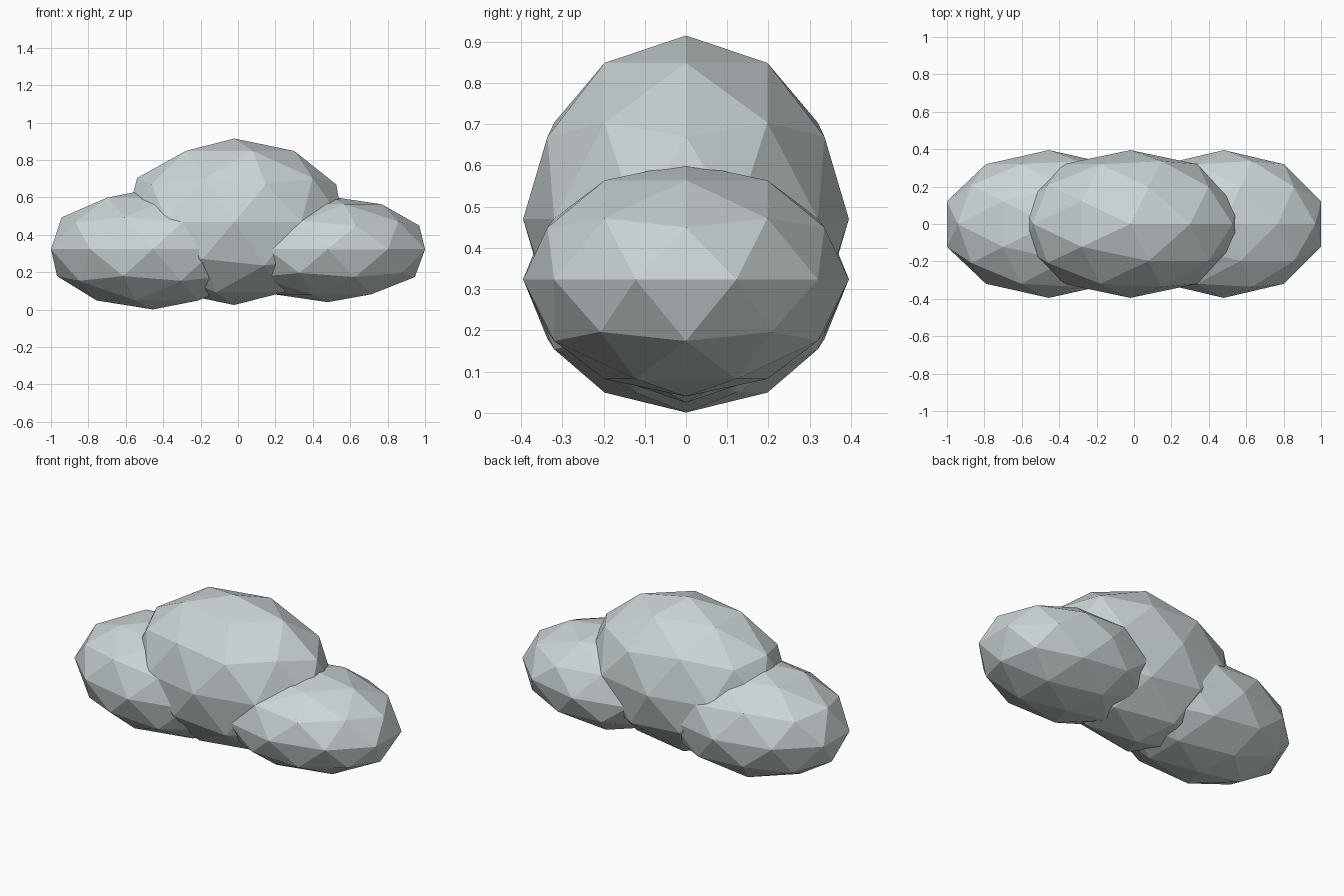
import bpy

# Remove the default cube
cube = bpy.data.objects.get("Cube")
if cube:
    bpy.data.objects.remove(cube, do_unlink=True)

# Single pale grey colour
COLOUR = (0.60, 0.66, 0.67, 1.0)
grey = bpy.data.materials.new("pale_grey")
grey.use_nodes = True
grey.diffuse_color = COLOUR
grey.node_tree.nodes["Principled BSDF"].inputs["Base Color"].default_value = COLOUR

DEPTH = 0.395  # shared half depth of every puff


def puff(name, x, z, half_width, half_height):
    """A faceted ellipsoid lobe of the cloud."""
    bpy.ops.mesh.primitive_ico_sphere_add(subdivisions=2, radius=1, location=(x, 0, z))
    obj = bpy.context.object
    obj.name = obj.data.name = name
    obj.scale = (half_width, DEPTH, half_height)
    bpy.ops.object.transform_apply(location=False, rotation=False, scale=True)
    bpy.ops.object.shade_flat()
    obj.data.materials.append(grey)
    return obj


# Tall central lobe with a lower lobe on each side
puff("middle_puff", -0.02, 0.47, 0.61, 0.445)
puff("left_puff", 0.48, 0.323, 0.547, 0.283)
puff("right_puff", -0.455, 0.324, 0.573, 0.323)
